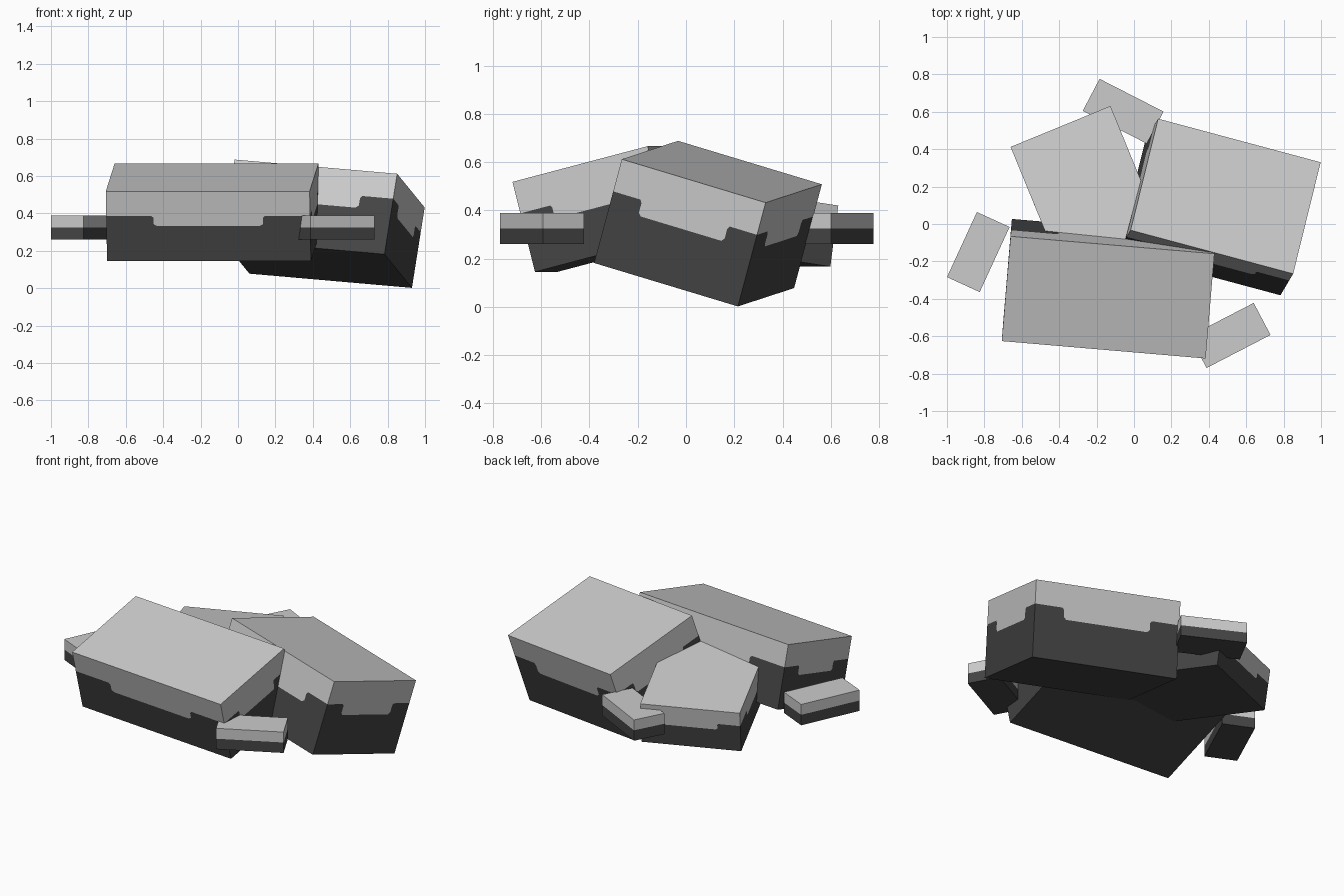
import bpy, bmesh
from mathutils import Vector

if "Cube" in bpy.data.objects:
    bpy.data.objects.remove(bpy.data.objects["Cube"])


def material(name, value):
    m = bpy.data.materials.new(name)
    m.diffuse_color = (value, value, value, 1)
    m.use_nodes = True
    m.node_tree.nodes["Principled BSDF"].inputs["Base Color"].default_value = m.diffuse_color
    return m


LIGHT = material("light grey stone", 0.60)
DARK = material("dark grey stone", 0.058)


def notched(side, mid, a=0.22):
    """Border between the colours along one side: (along, down) fractions."""
    half = [(0, side), (a, side), (a + 0.012, side + 0.03),
            (a + 0.012, mid - 0.03), (a + 0.03, mid)]
    return half + [(1 - s, d) for s, d in reversed(half)]


def stone(name, corner, along, across, down, border):
    """Box from one top corner and three edges; sides split in two colours."""
    o, u, v, w = map(Vector, (corner, along, across, down))
    top = [o, o + u, o + u + v, o + v]
    bm = bmesh.new()

    def face(points, mat):
        bm.faces.new([bm.verts.new(p) for p in points]).material_index = mat

    face(top, 0)
    face([p + w for p in reversed(top)], 1)
    for i in range(4):
        p, q = top[i], top[(i + 1) % 4]
        line = [p.lerp(q, s) + w * d for s, d in border]
        face([q, p] + line, 0)
        face([p + w, q + w] + line[::-1], 1)
    bmesh.ops.remove_doubles(bm, verts=bm.verts, dist=1e-4)
    bmesh.ops.recalc_face_normals(bm, faces=bm.faces)
    mesh = bpy.data.meshes.new(name)
    bm.to_mesh(mesh)
    bm.free()
    mesh.materials.append(LIGHT)
    mesh.materials.append(DARK)
    bpy.context.collection.objects.link(bpy.data.objects.new(name, mesh))


# Large tilted slabs leaning into each other
stone("front_slab", (-0.707, -0.626, 0.518), (1.09, -0.093, 0),
      (0.047, 0.56, 0.148), (0.007, 0.093, -0.373), notched(0.35, 0.50))
stone("right_slab", (-0.018, -0.033, 0.688), (0.869, -0.233, -0.076),
      (0.147, 0.596, -0.18), (-0.068, -0.115, -0.43), notched(0.31, 0.46, 0.19))
stone("back_slab", (-0.66, 0.412, 0.42), (0.534, 0.219, 0),
      (0.273, -0.666, 0.1015), (0.0135, -0.033, -0.253), notched(0.34, 0.49))

# Small level stones around them, split at half height
for name, corner, along, across in (
        ("left_pebble", (-0.84, 0.064), (-0.16, -0.348), (0.175, -0.08)),
        ("front_pebble", (0.388, -0.77), (0.342, 0.177), (-0.09, 0.171)),
        ("back_pebble", (-0.184, 0.776), (0.342, -0.175), (-0.09, -0.171))):
    stone(name, (*corner, 0.39), (*along, 0), (*across, 0), (0, 0, -0.13),
          [(0, 0.5), (1, 0.5)])
